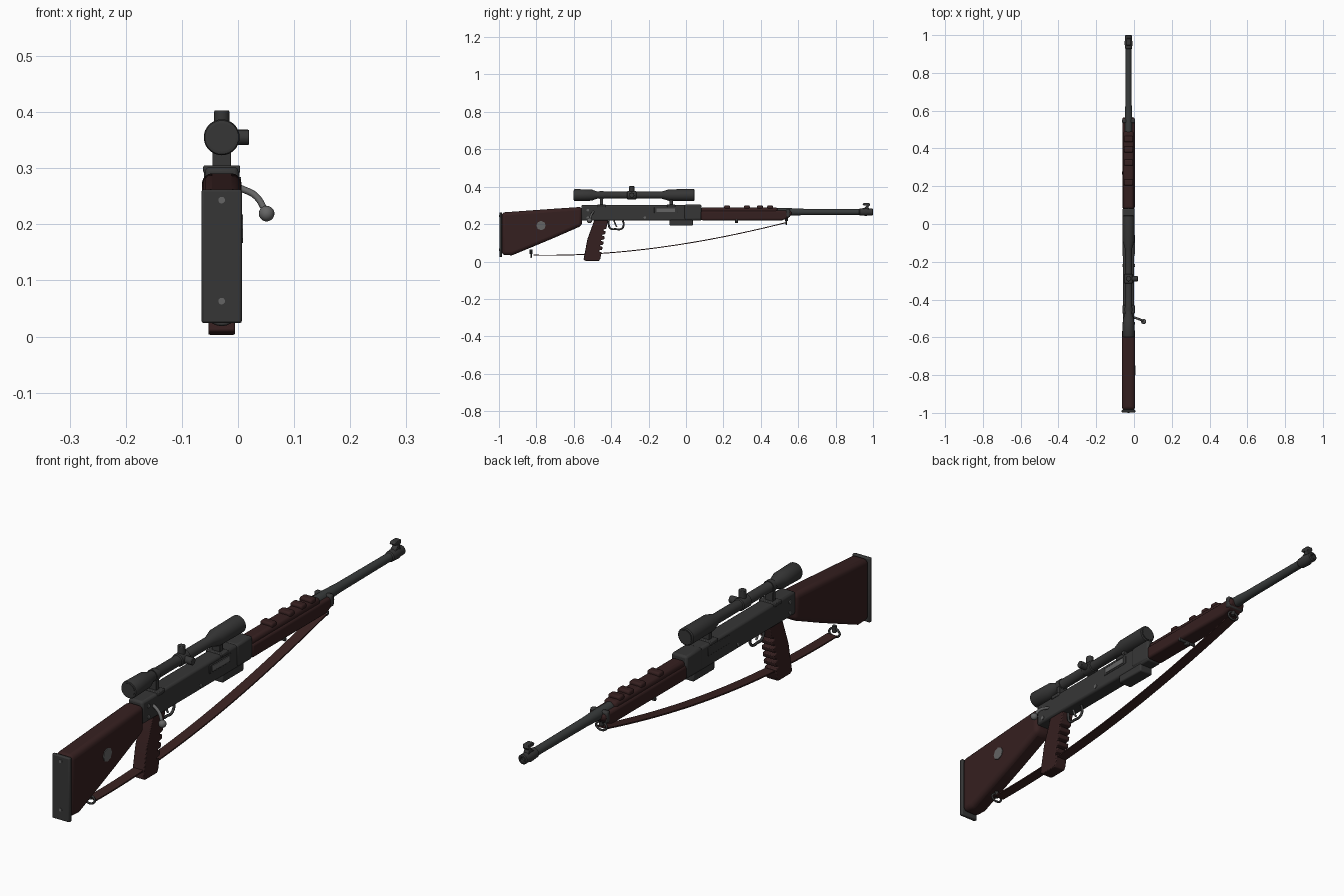
import bpy, bmesh, math
from mathutils import Vector, Matrix

old = bpy.data.objects.get("Cube")
if old:
    bpy.data.objects.remove(old)

CX = -0.029  # centre plane of the rifle


def material(name, rgb):
    m = bpy.data.materials.new(name)
    m.use_nodes = True
    m.diffuse_color = (*rgb, 1)
    m.node_tree.nodes["Principled BSDF"].inputs["Base Color"].default_value = (*rgb, 1)
    return m


GUNMETAL = material("dark gunmetal", (0.037, 0.037, 0.037))
BARREL = material("barrel steel", (0.04, 0.044, 0.044))
STEEL = material("worn steel", (0.13, 0.13, 0.13))
WOOD = material("dark red wood", (0.036, 0.014, 0.014))
STRAP = material("leather strap", (0.042, 0.016, 0.015))


def finish(name, bm, mat, bevel=0.0, segments=2):
    bmesh.ops.recalc_face_normals(bm, faces=bm.faces)
    mesh = bpy.data.meshes.new(name)
    bm.to_mesh(mesh)
    bm.free()
    ob = bpy.data.objects.new(name, mesh)
    bpy.context.collection.objects.link(ob)
    mesh.materials.append(mat)
    if bevel:
        mod = ob.modifiers.new("Bevel", "BEVEL")
        mod.width, mod.segments, mod.limit_method = bevel, segments, "ANGLE"
    bpy.ops.object.select_all(action="DESELECT")
    ob.select_set(True)
    bpy.context.view_layer.objects.active = ob
    bpy.ops.object.shade_smooth_by_angle(angle=math.radians(35))
    return ob


def prism(name, outline, width, mat, bevel=0.0, segments=2, x=CX):
    """Side outline in (y, z), extruded across x."""
    bm = bmesh.new()
    face = bm.faces.new([bm.verts.new((x - width / 2, y, z)) for y, z in outline])
    new = bmesh.ops.extrude_face_region(bm, geom=[face])["geom"]
    bmesh.ops.translate(bm, vec=(width, 0, 0), verts=[v for v in new if isinstance(v, bmesh.types.BMVert)])
    return finish(name, bm, mat, bevel, segments)


def box(name, y0, y1, z0, z1, width, mat, bevel=0.003, segments=2, x=CX):
    return prism(name, [(y0, z0), (y1, z0), (y1, z1), (y0, z1)], width, mat, bevel, segments, x)


def lathe(name, rings, z, mat, sides=24):
    """Rings of (y, radius) turned about an axis along y."""
    bm = bmesh.new()
    loops = []
    for y, r in rings:
        loops.append([bm.verts.new((CX + r * math.cos(a), y, z + r * math.sin(a)))
                      for a in (math.tau * i / sides for i in range(sides))])
    for a, b in zip(loops, loops[1:]):
        for i in range(sides):
            j = (i + 1) % sides
            bm.faces.new((a[i], a[j], b[j], b[i]))
    bm.faces.new(loops[0])
    bm.faces.new(loops[-1])
    return finish(name, bm, mat)


def cylinder(name, centre, axis, radius, length, mat, sides=16, bevel=0.0):
    bm = bmesh.new()
    turn = Vector((0, 0, 1)).rotation_difference(Vector(axis)).to_matrix().to_4x4()
    bmesh.ops.create_cone(bm, cap_ends=True, segments=sides, radius1=radius, radius2=radius,
                          depth=length, matrix=Matrix.Translation(centre) @ turn)
    return finish(name, bm, mat, bevel)


def tube(name, points, radius, mat, cyclic=False):
    curve = bpy.data.curves.new(name, "CURVE")
    curve.dimensions = "3D"
    curve.bevel_depth, curve.bevel_resolution, curve.resolution_u = radius, 2, 6
    curve.use_fill_caps = True
    sp = curve.splines.new("BEZIER")
    sp.bezier_points.add(len(points) - 1)
    for p, co in zip(sp.bezier_points, points):
        p.co = co
        p.handle_left_type = p.handle_right_type = "AUTO"
    sp.use_cyclic_u = cyclic
    ob = bpy.data.objects.new(name, curve)
    bpy.context.collection.objects.link(ob)
    curve.materials.append(mat)
    return ob


# Butt stock with its plate, screws and inlaid disc
prism("butt_stock", [(-0.985, 0.035), (-0.93, 0.033), (-0.72, 0.12), (-0.555, 0.192),
                     (-0.555, 0.292), (-0.72, 0.281), (-0.985, 0.262)], 0.07, WOOD, 0.018, 4)
box("butt_plate", -0.998, -0.983, 0.024, 0.262, 0.072, GUNMETAL, 0.004)
for z in (0.063, 0.243):
    cylinder("butt_plate_screw", (CX, -0.998, z), (0, 1, 0), 0.006, 0.004, STEEL, 12)
cylinder("stock_disc", (CX + 0.035, -0.775, 0.192), (1, 0, 0), 0.025, 0.005, STEEL, 8)

# Receiver with ejection port, pins and magazine
box("receiver", -0.56, 0.083, 0.218, 0.302, 0.06, GUNMETAL, 0.008, 2)
box("receiver_front_collar", -0.01, 0.083, 0.222, 0.304, 0.064, GUNMETAL, 0.008)
box("port_frame", -0.17, -0.045, 0.258, 0.29, 0.064, GUNMETAL, 0.002)
box("port_bolt", -0.158, -0.058, 0.264, 0.284, 0.004, STEEL, 0.001, x=CX + 0.0325)
for y, z in ((-0.525, 0.235), (-0.22, 0.235), (-0.525, 0.275)):
    cylinder("receiver_pin", (CX, y, z), (1, 0, 0), 0.007, 0.066, STEEL, 12)
box("magazine", -0.088, 0.037, 0.192, 0.225, 0.056, GUNMETAL, 0.005)

# Bolt handle
tube("bolt_handle", [(CX + 0.025, -0.495, 0.267), (0.01, -0.498, 0.262),
                     (0.032, -0.506, 0.25), (0.05, -0.515, 0.222)], 0.006, STEEL)
bm = bmesh.new()
bmesh.ops.create_uvsphere(bm, u_segments=16, v_segments=10, radius=0.014,
                          matrix=Matrix.Translation((0.051, -0.516, 0.219)))
finish("bolt_knob", bm, STEEL)

# Pistol grip with finger grooves along its front edge
grip = [(-0.415, 0.222), (-0.49, 0.222), (-0.527, 0.12), (-0.548, 0.01), (-0.535, 0.003),
        (-0.465, 0.003), (-0.458, 0.015)]
for i in range(5):
    z = 0.05 + 0.028 * i
    y = -0.455 + 0.2 * (z - 0.03)
    grip += [(y, z), (y - 0.014, z + 0.003), (y - 0.014, z + 0.009), (y + 0.002, z + 0.012)]
prism("pistol_grip", grip, 0.048, WOOD, 0.004, 2)

# Trigger and guard
tube("trigger_guard", [(CX, -0.415, 0.218), (CX, -0.405, 0.178), (CX, -0.375, 0.173),
                       (CX, -0.345, 0.175), (CX, -0.333, 0.195), (CX, -0.338, 0.218)], 0.005, GUNMETAL)
tube("trigger", [(CX, -0.385, 0.22), (CX, -0.378, 0.2), (CX, -0.37, 0.185)], 0.004, STEEL)

# Scope
lathe("scope", [(-0.6, 0.026), (-0.599, 0.03), (-0.595, 0.032), (-0.505, 0.03), (-0.475, 0.019),
                (-0.13, 0.019), (-0.09, 0.031), (0.042, 0.032), (0.045, 0.028)], 0.355, GUNMETAL, 32)
for y in (-0.6, 0.045):
    cylinder("scope_lens", (CX, y, 0.355), (0, 1, 0), 0.025, 0.003, GUNMETAL, 32)
lathe("turret_collar", [(-0.315, 0.019), (-0.312, 0.023), (-0.268, 0.023), (-0.265, 0.019)], 0.355, GUNMETAL)
cylinder("elevation_turret", (CX, -0.29, 0.386), (0, 0, 1), 0.0135, 0.034, GUNMETAL, 20, 0.002)
cylinder("windage_turret", (CX + 0.031, -0.29, 0.355), (1, 0, 0), 0.0135, 0.036, GUNMETAL, 20, 0.002)
for y in (-0.452, -0.079):
    box("scope_mount_post", y - 0.009, y + 0.009, 0.298, 0.345, 0.033, GUNMETAL, 0.002)
    box("scope_mount_foot", y - 0.022, y + 0.022, 0.291, 0.305, 0.066, GUNMETAL, 0.003)
    lathe("scope_ring", [(y - 0.01, 0.022), (y + 0.01, 0.022)], 0.355, GUNMETAL)

# Fore-end: lower wood, upper handguard and its grip ribs
prism("fore_end", [(0.08, 0.22), (0.515, 0.22), (0.55, 0.235), (0.567, 0.255), (0.56, 0.272), (0.08, 0.272)],
      0.066, WOOD, 0.01, 3)
box("upper_handguard", 0.08, 0.49, 0.255, 0.289, 0.054, WOOD, 0.012, 3)
for y in (0.22, 0.325, 0.395, 0.45):
    box("handguard_rib", y - 0.016, y + 0.016, 0.28, 0.3, 0.05, WOOD, 0.007, 3)
box("fore_end_band", 0.535, 0.556, 0.236, 0.28, 0.071, GUNMETAL, 0.006)
cylinder("fore_end_pin", (CX, 0.27, 0.22), (1, 0, 0), 0.007, 0.07, GUNMETAL, 12)
box("fore_end_stud", 0.262, 0.278, 0.206, 0.225, 0.016, GUNMETAL)

# Barrel, muzzle and hooded front sight
lathe("barrel", [(0.08, 0.02), (0.56, 0.02), (0.63, 0.017), (0.99, 0.015)], 0.265, BARREL)
lathe("muzzle", [(0.925, 0.015), (0.93, 0.019), (0.965, 0.021), (0.975, 0.018), (0.997, 0.018),
                 (1.0, 0.014), (1.0, 0.009), (0.98, 0.009)], 0.265, GUNMETAL)
prism("front_sight", [(0.94, 0.278), (0.98, 0.278), (0.974, 0.292), (0.984, 0.302), (0.98, 0.314),
                      (0.95, 0.314), (0.943, 0.306), (0.95, 0.3), (0.966, 0.3), (0.958, 0.29)],
      0.022, GUNMETAL, 0.002)

# Hanging sling: a flat band along a sagging curve
STEPS = 32
a, b, c = Vector((-0.815, 0.034)), Vector((-0.2, 0.022)), Vector((0.535, 0.208))
path = [a * (1 - t) ** 2 + b * 2 * t * (1 - t) + c * t * t for t in (i / STEPS for i in range(STEPS + 1))]
top = [(p.x, p.y + 0.0025) for p in path]
bottom = [(p.x, p.y - 0.0025) for p in reversed(path)]
prism("sling", top + bottom, 0.04, STRAP)

# Sling swivels at both ends
for y, z in ((-0.828, 0.036), (0.537, 0.212)):
    tube("sling_swivel", [(CX - 0.02, y, z - 0.004), (CX + 0.02, y, z - 0.004),
                          (CX + 0.014, y, z + 0.014), (CX - 0.014, y, z + 0.014)], 0.004, GUNMETAL, True)
    cylinder("swivel_stud", (CX, y, z + 0.016), (0, 0, 1), 0.008, 0.024, GUNMETAL, 12)
